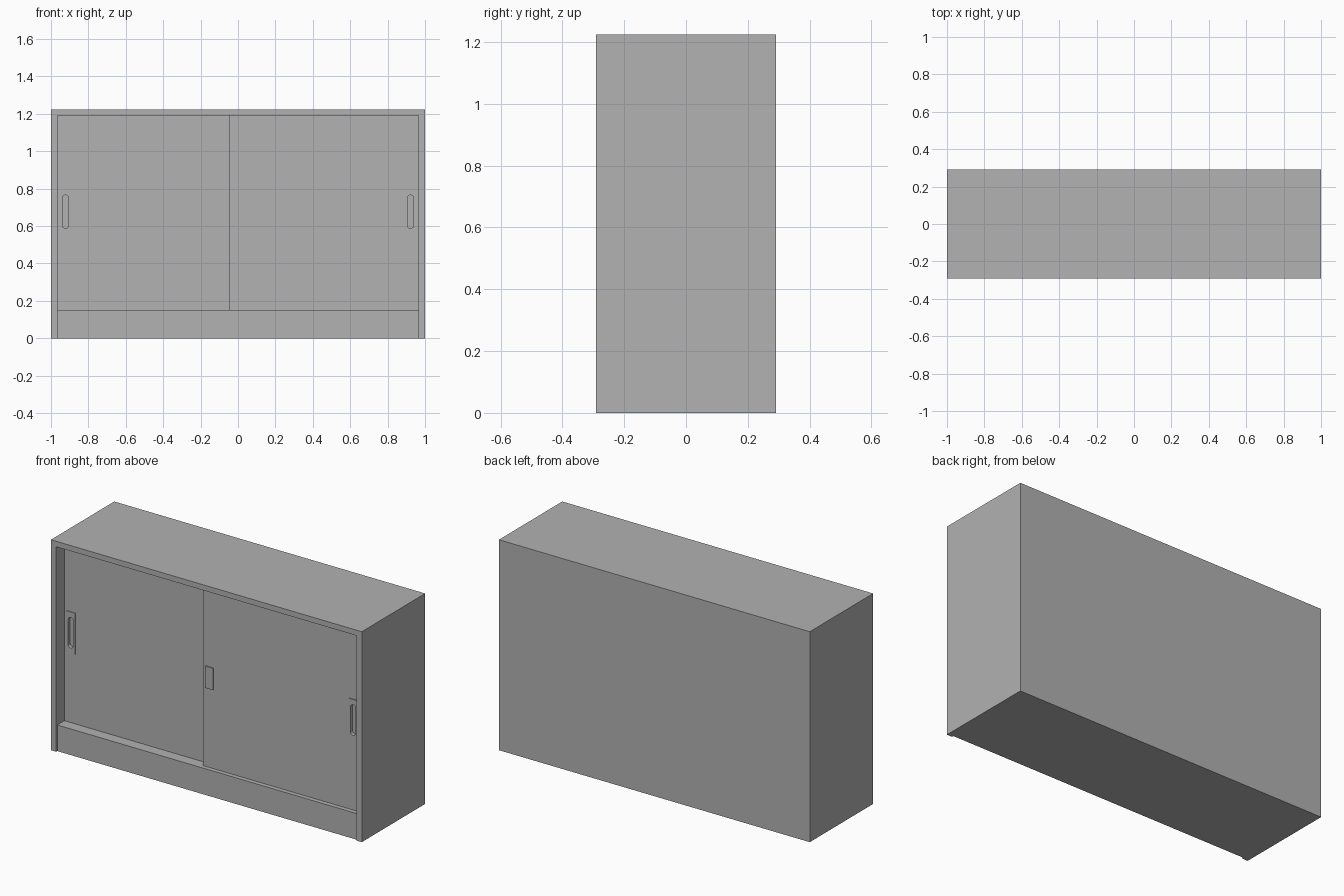
import bpy, bmesh, math

cube = bpy.data.objects.get("Cube")
if cube:
    bpy.data.objects.remove(cube, do_unlink=True)

W, D, H = 1.0, 0.291, 1.224        # half width, half depth, height
PANEL = 0.034                      # board thickness
PLINTH = 0.152                     # plinth height
INNER = W - PANEL
CEIL = H - 0.032

grey = bpy.data.materials.new("cabinet_grey")
grey.use_nodes = True
grey.diffuse_color = (0.445, 0.445, 0.445, 1)
grey.node_tree.nodes["Principled BSDF"].inputs["Base Color"].default_value = grey.diffuse_color


def finish(name, bm):
    bmesh.ops.recalc_face_normals(bm, faces=bm.faces)
    mesh = bpy.data.meshes.new(name)
    bm.to_mesh(mesh)
    bm.free()
    mesh.materials.append(grey)
    obj = bpy.data.objects.new(name, mesh)
    bpy.context.collection.objects.link(obj)
    return obj


def box(name, x0, x1, y0, y1, z0, z1):
    bm = bmesh.new()
    bmesh.ops.create_cube(bm, size=1)
    for v in bm.verts:
        v.co = (x1 if v.co.x > 0 else x0, y1 if v.co.y > 0 else y0, z1 if v.co.z > 0 else z0)
    return finish(name, bm)


def slot_cutter(name, cx, cz, radius, half_height, y0, y1, steps=10):
    """Upright round-ended slot, extruded along y."""
    bm = bmesh.new()
    straight = half_height - radius
    verts = []
    for side, start in ((1, 0), (-1, math.pi)):
        for i in range(steps + 1):
            a = start + math.pi * i / steps
            verts.append(bm.verts.new((cx + radius * math.cos(a), y0,
                                       cz + side * straight + radius * math.sin(a))))
    face = bm.faces.new(verts)
    new = bmesh.ops.extrude_face_region(bm, geom=[face])["geom"]
    for v in new:
        if isinstance(v, bmesh.types.BMVert):
            v.co.y = y1
    obj = finish(name, bm)
    obj.hide_render = True
    obj.hide_viewport = True
    return obj


def cut(obj, cutter):
    mod = obj.modifiers.new("slot", 'BOOLEAN')
    mod.operation = 'DIFFERENCE'
    mod.solver = 'EXACT'
    mod.object = cutter


# Carcass
box("right_side_panel", -W, -INNER, -D, D, 0, H)
box("left_side_panel", INNER, W, -D, D, 0, H)
box("top_panel", -INNER, INNER, -D, D, CEIL, H)
box("back_panel", -INNER, INNER, D - 0.02, D, PLINTH, CEIL)
box("plinth", -INNER, INNER, -D + 0.01, D, 0, PLINTH)

# Sliding doors, each with a recessed pull: name, x range, front y, pull x
doors = (("right", -INNER, 0.0, -D + 0.075, -0.922),
         ("left", -0.048, INNER, -D + 0.036, 0.922))
for side, x0, x1, y, px in doors:
    door = box(side + "_sliding_door", x0, x1, y, y + 0.035, PLINTH, CEIL)
    plate = box(side + "_pull_plate", px - 0.028, px + 0.028, y - 0.005, y + 0.001, 0.557, 0.797)
    cutter = slot_cutter(side + "_slot_cutter", px, 0.677, 0.017, 0.089, y - 0.02, y + 0.015)
    cut(door, cutter)
    cut(plate, cutter)

# Lock plate on the front door
lock_y = -D + 0.036
box("lock_plate", -0.028, 0.022, lock_y - 0.008, lock_y + 0.001, 0.612, 0.738)
